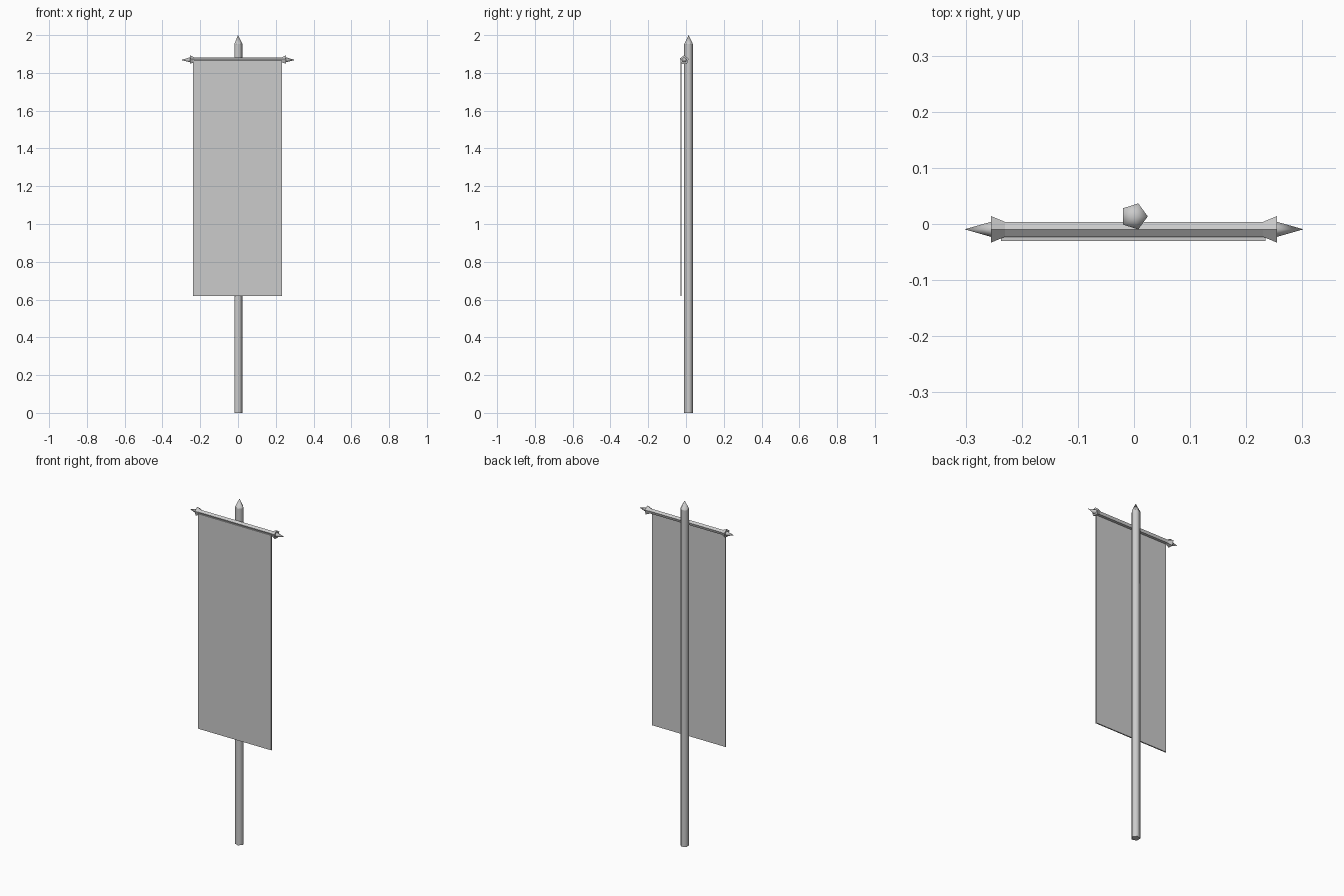
import bpy, bmesh
from math import cos, sin, pi
from mathutils import Matrix, Vector

if "Cube" in bpy.data.objects:
    bpy.data.objects.remove(bpy.data.objects["Cube"], do_unlink=True)

GREY = (0.6, 0.6, 0.6, 1)
grey = bpy.data.materials.new("plain grey")
grey.use_nodes = True
grey.diffuse_color = GREY
grey.node_tree.nodes["Principled BSDF"].inputs["Base Color"].default_value = GREY

SIDES = 5
BAR_Y, BAR_Z = -0.0095, 1.868
ALONG_X = Matrix.Rotation(pi / 2, 4, "Y")


def finish(name, bm, smooth=False):
    bmesh.ops.recalc_face_normals(bm, faces=bm.faces)
    for f in bm.faces:
        f.smooth = smooth and len(f.verts) < SIDES
    mesh = bpy.data.meshes.new(name)
    bm.to_mesh(mesh)
    bm.free()
    mesh.materials.append(grey)
    obj = bpy.data.objects.new(name, mesh)
    bpy.context.collection.objects.link(obj)
    return obj


def lathe(name, profile, matrix, turn=0.0, smooth=False, sharp_ring=None):
    """Five-sided solid from (radius, height) pairs; radius 0 makes a point."""
    bm = bmesh.new()
    rings = []
    for r, h in profile:
        count = SIDES if r else 1
        rings.append([bm.verts.new((r * cos(turn + 2 * pi * i / SIDES),
                                    r * sin(turn + 2 * pi * i / SIDES), h))
                      for i in range(count)])
    for low, high in zip(rings, rings[1:]):
        for i in range(SIDES):
            j = (i + 1) % SIDES
            quad = [low[i % len(low)], low[j % len(low)],
                    high[j % len(high)], high[i % len(high)]]
            bm.faces.new(list(dict.fromkeys(quad)))
    for ring in (rings[0], rings[-1]):
        if len(ring) == SIDES:
            bm.faces.new(ring)
    if sharp_ring is not None:
        ring = rings[sharp_ring]
        for i in range(SIDES):
            bm.edges.get((ring[i - 1], ring[i])).smooth = False
    bm.transform(matrix)
    return finish(name, bm, smooth)


# Upright pole with a pointed top
lathe("pole", [(0.0245, 0), (0.0245, 1.952), (0, 2.0)],
      Matrix.Translation((0, 0.0135, 0)), smooth=True, sharp_ring=1)

# Crossbar, one ridge upward
bar_frame = Matrix.Translation((0, BAR_Y, BAR_Z)) @ ALONG_X
lathe("crossbar", [(0.014, -0.235), (0.014, 0.235)], bar_frame, turn=pi)

# Flared collar and spike at each end
for side, sign in (("left", 1), ("right", -1)):
    lathe(side + "_collar", [(0.014, sign * 0.23), (0.025, sign * 0.255)],
          bar_frame, turn=pi)
    lathe(side + "_spike", [(0.014, sign * 0.255), (0, sign * 0.302)],
          bar_frame, turn=pi, smooth=True)

# Hanging cloth in front of the pole
low, high = Vector((-0.237, -0.03, 0.62)), Vector((0.234, -0.023, 1.866))
bm = bmesh.new()
bmesh.ops.create_cube(bm, size=1)
bm.transform(Matrix.Translation((low + high) / 2) @ Matrix.Diagonal((*(high - low), 1)))
finish("banner_cloth", bm)
